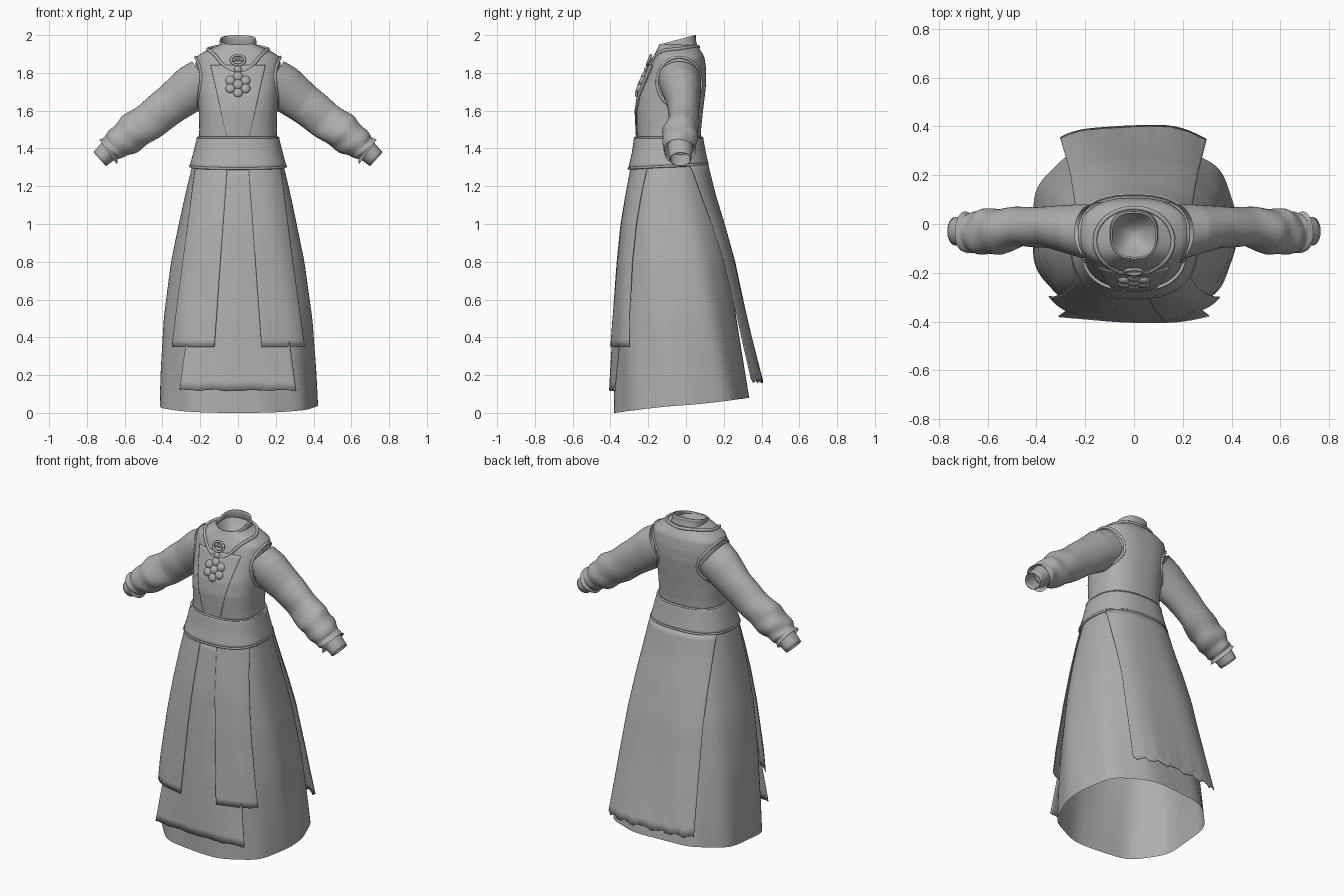
import bpy, bmesh, math
from math import sin, cos, pi, asin
from mathutils import Vector, Matrix

cube = bpy.data.objects.get("Cube")
if cube:
    bpy.data.objects.remove(cube, do_unlink=True)

cloth = bpy.data.materials.new("grey_cloth")
cloth.use_nodes = True
GREY = (0.42, 0.42, 0.42, 1)
cloth.diffuse_color = GREY
cloth.node_tree.nodes["Principled BSDF"].inputs["Base Color"].default_value = GREY

N = 2.5  # squareness of the body cross-section
# height, half width, front y, back y
SKIRT = [(0, .42, -.38, .345), (.2, .412, -.375, .315), (.5, .392, -.365, .27),
         (.8, .353, -.35, .225), (1, .312, -.335, .18), (1.15, .28, -.313, .14),
         (1.34, .235, -.28, .098)]
TORSO = [(1.4, .208, -.255, .075), (1.5, .205, -.26, .08), (1.6, .208, -.265, .09),
         (1.68, .213, -.253, .1), (1.75, .22, -.226, .107), (1.82, .226, -.2, .107),
         (1.885, .222, -.175, .097), (1.915, .175, -.158, .08), (1.935, .13, -.148, .065),
         (1.95, .098, -.142, .05)]
BELT = [(1.29, .25, -.296, .113), (1.37, .228, -.277, .096), (1.47, .203, -.262, .077)]
COLLAR = [(1.92, .1, -.145, .055), (1.95, .095, -.14, .048), (1.975, .092, -.138, .048)]


def section(table, z):
    z = min(max(z, table[0][0]), table[-1][0])
    for lo, hi in zip(table, table[1:]):
        if z <= hi[0]:
            f = (z - lo[0]) / (hi[0] - lo[0])
            return [p + (q - p) * f for p, q in zip(lo[1:], hi[1:])]


def power(v):
    return math.copysign(abs(v) ** (2 / N), v)


def body_point(table, z, u, off=0, spread=0):
    """Point around the body; u = 0 is the front centre, pi/2 is +x."""
    a, yf, yb = section(table, z)
    if table is SKIRT:
        off += .004 * sin(9 * u + 3 * z) * (1.34 - z)
    b = (yb - yf) / 2
    return Vector(((a + off + spread) * power(sin(u)),
                   (yf + yb) / 2 - (b + off) * power(cos(u)), z))


def angle_at(table, z, x, back, off):
    r = max(-1, min(1, x / (section(table, z)[0] + off)))
    u = asin(math.copysign(abs(r) ** (N / 2), r))
    return pi - u if back else u


def finish(name, bm, thick=0, angle=50):
    bmesh.ops.remove_doubles(bm, verts=bm.verts, dist=.0001)
    bmesh.ops.recalc_face_normals(bm, faces=bm.faces)
    me = bpy.data.meshes.new(name)
    bm.to_mesh(me)
    bm.free()
    me.materials.append(cloth)
    ob = bpy.data.objects.new(name, me)
    bpy.context.collection.objects.link(ob)
    if thick:
        mod = ob.modifiers.new("thickness", 'SOLIDIFY')
        mod.thickness = thick
        mod.offset = 0
    bpy.ops.object.select_all(action='DESELECT')
    ob.select_set(True)
    bpy.context.view_layer.objects.active = ob
    bpy.ops.object.shade_smooth_by_angle(angle=math.radians(angle))


def grid(name, rows, thick=0):
    bm = bmesh.new()
    vs = [[bm.verts.new(p) for p in row] for row in rows]
    for r, s in zip(vs, vs[1:]):
        for i in range(len(r) - 1):
            bm.faces.new((r[i], r[i + 1], s[i + 1], s[i]))
    finish(name, bm, thick)


def loft(name, table, top, hem, off=0, steps=32, cols=96, gap=0, tilt=0, thick=0):
    """Wrap right round the body from top down to the hem height."""
    rows = []
    for j in range(steps + 1):
        row = []
        for i in range(cols + 1):
            u = gap + (2 * pi - 2 * gap) * i / cols
            z = top + (hem(u) - top) * j / steps
            p = body_point(table, z, u, off)
            p.z += tilt * (p.y + .045)
            row.append(p)
        rows.append(row)
    grid(name, rows, thick)


def panel(name, table, top, bottom, left, right, off, back=False, ragged=0, spread=0,
          thick=.005, steps=26, cols=30):
    """Hanging strip; left, right and off are (top, bottom) pairs."""
    rows = []
    for j in range(steps + 1):
        t = j / steps
        z = top + (bottom - top) * t
        d = off[0] + (off[1] - off[0]) * t ** 1.5
        wide = spread * t ** 4
        u0, u1 = [angle_at(table, z, e[0] + (e[1] - e[0]) * t, back, d + wide)
                  for e in (left, right)]
        row = []
        for i in range(cols + 1):
            p = body_point(table, z, u0 + (u1 - u0) * i / cols, d, wide)
            p.z += ragged * t ** 8 * (sin(i * .8) + .5 * sin(i * 1.9))
            row.append(p)
        rows.append(row)
    grid(name, rows, thick)


def cord(name, points, radius):
    """Closed round cord through the points."""
    n, sides = len(points), 8
    rows = []
    mid = sum(points, Vector()) / n
    for k in range(n + 1):
        p = points[k % n]
        tan = (points[(k + 1) % n] - points[(k - 1) % n]).normalized()
        out = (p - mid).normalized()
        out = (out - tan * out.dot(tan)).normalized()
        up = tan.cross(out)
        rows.append([p + radius * (out * cos(2 * pi * s / sides) + up * sin(2 * pi * s / sides))
                     for s in range(sides + 1)])
    grid(name, rows)


def ring(fn, n=64):
    return [Vector(fn(2 * pi * i / n)) for i in range(n)]


# Skirt, its apron layers and the long back panel
loft("skirt", SKIRT, 1.34, lambda u: .04 - .04 * cos(u))
panel("under_apron", SKIRT, 1.3, .12, (-.15, -.31), (.15, .31), (.002, .024),
      ragged=.003, spread=.25)
for side, label in ((1, "left"), (-1, "right")):
    panel(label + "_apron", SKIRT, 1.32, .35, (.055 * side, .125 * side),
          (.222 * side, .35 * side), (.006, .034))
panel("back_panel", SKIRT, 1.32, .17, (-.23, -.3), (.23, .3), (.012, .085),
      back=True, ragged=.008, cols=48)

# Bodice with a raised centre strip
loft("bodice", TORSO, 1.95, lambda u: 1.4, steps=44)
panel("bodice_front", TORSO, 1.84, 1.42, (-.145, -.05), (.145, .05), (.005, .005))

# Sash with piped edges
loft("sash", BELT, 1.46, lambda u: 1.305 - .012 * cos(u), off=.005, steps=8, thick=.012)
cord("sash_top_piping", ring(lambda u: body_point(BELT, 1.456, u, .007)), .006)
cord("sash_bottom_piping",
     ring(lambda u: body_point(BELT, 1.306 - .012 * cos(u), u, .007)), .007)

# Standing collar with a slit, and the lining that closes the neck
loft("collar", COLLAR, 1.975, lambda u: 1.92, gap=.08, tilt=.27, steps=6, thick=.008)
neck = Vector((0, -.045, 1.86))
grid("neck_lining", [[neck + (body_point(COLLAR, 1.95, 2 * pi * i / 48) - neck) * k
                      + Vector((0, 0, -.09 * k * (1 - k))) for i in range(49)]
                     for k in (1, .8, .6, .4, .2, 0)])

# Sleeves: x, y, z, radius in height, radius in depth
ARM = [(.17, -.035, 1.76, .125, .115), (.24, -.025, 1.722, .122, .105),
       (.35, -.012, 1.638, .107, .085), (.46, -.012, 1.553, .1, .08),
       (.55, -.028, 1.488, .1, .094), (.61, -.032, 1.445, .09, .093),
       (.655, -.036, 1.412, .074, .085), (.675, -.036, 1.396, .068, .078),
       (.69, -.036, 1.385, .08, .083)]
CUFF = [(.655, -.03, 1.412, .06, .065), (.69, -.03, 1.382, .053, .06),
        (.732, -.03, 1.343, .047, .055)]


def tube(name, path, side, folds, steps=40, cols=40, thick=0):
    rows = []
    tan = (Vector(path[-1][:3]) - Vector(path[0][:3])).normalized()
    depth = Vector((0, 1, 0))
    depth = (depth - tan * depth.dot(tan)).normalized()
    up = depth.cross(tan)
    for j in range(steps + 1):
        f = j / steps * (len(path) - 1)
        k = min(int(f), len(path) - 2)
        c = [p + (q - p) * (f - k) for p, q in zip(path[k], path[k + 1])]
        amp = folds * max(0, min(1, (c[0] - .3) / .25))
        row = []
        for i in range(cols + 1):
            v = 2 * pi * i / cols
            r = 1 + amp * (sin(j * .5 + 2.4 * sin(v + .6)) + .6 * sin(j * .31 - 3 * v))
            pt = Vector(c[:3]) + r * (depth * cos(v) * c[4] + up * sin(v) * c[3])
            row.append((pt.x * side, pt.y, pt.z))
        rows.append(row)
    grid(name, rows, thick)


def side_x(y, z):
    """Half width of the bodice at this depth and height."""
    a, yf, yb = section(TORSO, z)
    r = min(.97, abs((y - (yf + yb) / 2) / ((yb - yf) / 2)))
    return a * (1 - r ** N) ** (1 / N)


def armhole(u, side):
    y, z = -.035 + .118 * cos(u), 1.75 + .133 * sin(u)
    return side * side_x(y, z), y, z


for side, label in ((1, "left"), (-1, "right")):
    tube(label + "_sleeve", ARM, side, .038, steps=64)
    tube(label + "_cuff", CUFF, side, 0, steps=6, thick=.006)
    cord(label + "_armhole_edge", ring(lambda u: armhole(u, side)), .008)


# Neck ring draped over the shoulders and chest
def drape(u):
    x, y = .16 * sin(u), -.07 - .136 * cos(u)
    lo, hi = 1.7, 1.95
    for _ in range(20):
        z = (lo + hi) / 2
        a, yf, yb = section(TORSO, z)
        inside = abs(x / a) ** N + abs((y - (yf + yb) / 2) / ((yb - yf) / 2)) ** N < 1
        lo, hi = (z, hi) if inside else (lo, z)
    return x, y, z + .004


cord("neck_ring", ring(drape), .009)

# Small clasp ring with its link
UP = Vector((0, .35, .94))
cord("clasp_ring", ring(lambda u: Vector((.036 * cos(u), -.196, 1.868))
                        + UP * .028 * sin(u), 32), .007)


def blobs(name, items):
    """Flattened beads lying on the chest: x, height along slope, radius, depth."""
    bm = bmesh.new()
    tilt = Matrix.Translation((0, -.236, 1.738)) @ Matrix.Rotation(-.36, 4, 'X')
    for x, h, r, d in items:
        bmesh.ops.create_uvsphere(bm, u_segments=16, v_segments=10, radius=1,
                                  matrix=tilt @ Matrix.Translation((x, 0, h))
                                  @ Matrix.Diagonal((r, d, r, 1)))
    finish(name, bm)


blobs("clasp_link", [(0, .085, .02, .016)] + [(.02 * k, .142, .01, .01) for k in (-1, 0, 1)])
# Flower pendant
blobs("flower_petals", [(.046 * sin(k * pi / 3), .046 * cos(k * pi / 3), .026, .018)
                        for k in range(6)])
blobs("flower_centre", [(0, 0, .028, .02)])
